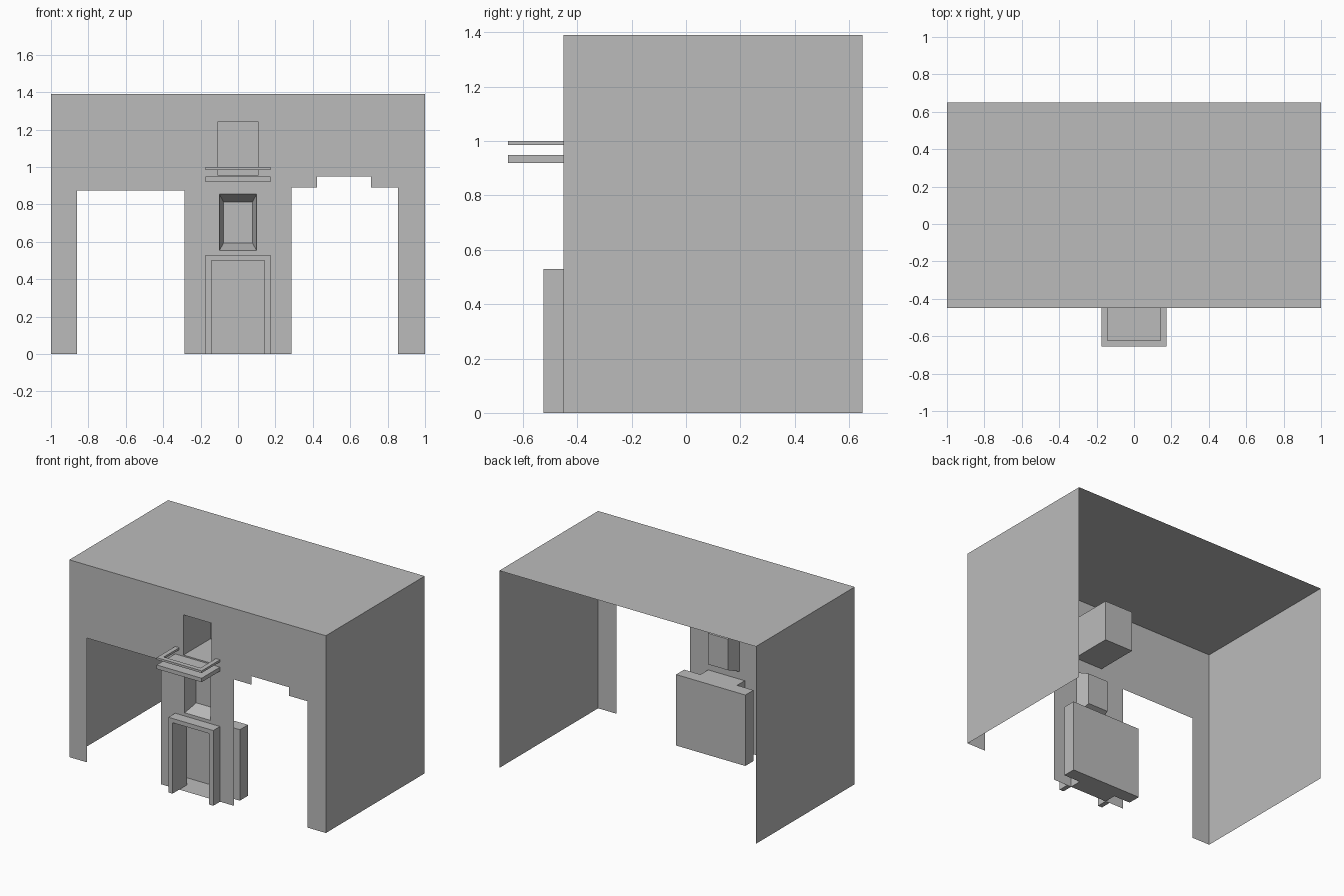
import bpy
import bmesh

if "Cube" in bpy.data.objects:
    bpy.data.objects.remove(bpy.data.objects["Cube"], do_unlink=True)

grey = bpy.data.materials.new("plain_grey")
grey.use_nodes = True
grey.diffuse_color = (0.5, 0.5, 0.5, 1)
grey.node_tree.nodes["Principled BSDF"].inputs["Base Color"].default_value = (0.5, 0.5, 0.5, 1)

FRONT, BACK, TOP = -0.45, 0.65, 1.39


def finish(name, bm):
    bmesh.ops.remove_doubles(bm, verts=bm.verts, dist=0.0001)
    mesh = bpy.data.meshes.new(name)
    bm.to_mesh(mesh)
    bm.free()
    mesh.materials.append(grey)
    obj = bpy.data.objects.new(name, mesh)
    bpy.context.collection.objects.link(obj)
    return obj


def quad(bm, *corners):
    bm.faces.new([bm.verts.new(c) for c in corners])


def panel(name, bounds, holes, y):
    """Upright sheet at depth y with rectangular openings (x0, x1, z0, z1)."""
    bm = bmesh.new()
    rects = [bounds] + holes
    xs = sorted({v for r in rects for v in r[:2]})
    zs = sorted({v for r in rects for v in r[2:]})
    for x0, x1 in zip(xs, xs[1:]):
        for z0, z1 in zip(zs, zs[1:]):
            cx, cz = (x0 + x1) / 2, (z0 + z1) / 2
            if not any(h[0] < cx < h[1] and h[2] < cz < h[3] for h in holes):
                quad(bm, (x0, y, z0), (x1, y, z0), (x1, y, z1), (x0, y, z1))
    return finish(name, bm)


def ring(rect, y):
    x0, x1, z0, z1 = rect
    return [(x0, y, z0), (x1, y, z0), (x1, y, z1), (x0, y, z1)]


def recess(name, front, y0, rear, y1, cap=True):
    """Hollow sheet recess joining a front opening to a rear rectangle."""
    bm = bmesh.new()
    a, b = ring(front, y0), ring(rear, y1)
    for i in range(4):
        j = (i + 1) % 4
        quad(bm, a[i], a[j], b[j], b[i])
    if cap:
        quad(bm, *b)
    return finish(name, bm)


def prism(name, outline, offset):
    """Solid made by sweeping a flat outline along an offset."""
    bm = bmesh.new()
    face = bm.faces.new([bm.verts.new(p) for p in outline])
    new = bmesh.ops.extrude_face_region(bm, geom=[face], use_keep_orig=True)
    moved = [v for v in new["geom"] if isinstance(v, bmesh.types.BMVert)]
    bmesh.ops.translate(bm, verts=moved, vec=offset)
    bmesh.ops.recalc_face_normals(bm, faces=bm.faces)
    return finish(name, bm)


def u_shape(outer, inner, near, mid):
    """Outline of a three-sided frame, open at the near end."""
    far = mid[1]
    return [(-outer, near), (-outer, far), (outer, far), (outer, near),
            (inner, near), (inner, mid[0]), (-inner, mid[0]), (-inner, near)]


# Openings through the front wall
hearth = (-0.143, 0.143, 0, 0.5)
niche = (-0.1, 0.1, 0.553, 0.855)
niche_back = (-0.077, 0.077, 0.593, 0.812)
upper = (-0.11, 0.11, 0.957, 1.24)
doorways = [(-0.86, -0.287, 0, 0.875), (0.285, 0.856, 0, 0.89), (0.422, 0.712, 0.89, 0.95)]

# Thin outer shell, open at the back and underneath
panel("front_wall", (-1, 1, 0, TOP), doorways + [hearth, niche, upper], FRONT)
for side, x in (("right", -1), ("left", 1)):
    bm = bmesh.new()
    quad(bm, (x, FRONT, 0), (x, BACK, 0), (x, BACK, TOP), (x, FRONT, TOP))
    finish(side + "_wall", bm)
bm = bmesh.new()
quad(bm, (-1, FRONT, TOP), (1, FRONT, TOP), (1, BACK, TOP), (-1, BACK, TOP))
finish("roof", bm)

# Recesses set into the centre pillar
recess("splayed_niche", niche, FRONT, niche_back, -0.355)
recess("upper_niche", upper, FRONT, upper, -0.15)

# Hearth passage opening into a wider chamber
chamber = (-0.27, 0.27, 0, 0.5)
recess("hearth_passage", hearth, FRONT, hearth, -0.365, cap=False)
panel("hearth_chamber_front", chamber, [hearth], -0.365)
recess("hearth_chamber", chamber, -0.365, chamber, -0.275)

# Surround, shelf and rail on the front of the pillar
prism("hearth_surround",
      [(x, FRONT, z) for x, z in u_shape(0.175, 0.143, 0, (0.5, 0.53))], (0, -0.075, 0))
prism("shelf", [(-0.175, -0.655, 0.92), (0.175, -0.655, 0.92),
                (0.175, FRONT, 0.92), (-0.175, FRONT, 0.92)], (0, 0, 0.028))
prism("shelf_rail",
      [(x, y, 0.985) for x, y in u_shape(0.175, 0.143, FRONT, (-0.622, -0.655))], (0, 0, 0.015))
